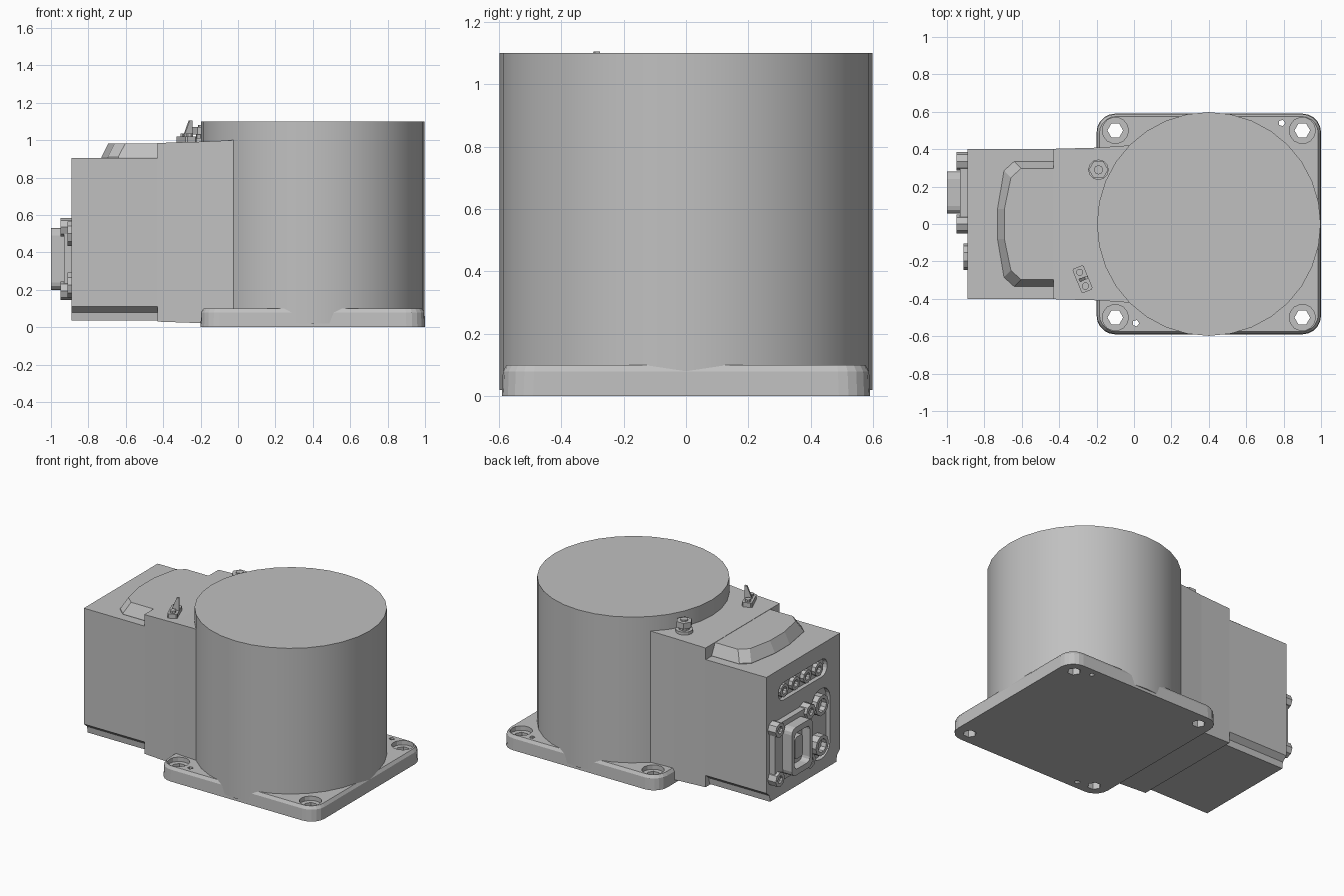
import bpy, bmesh, math
from mathutils import Matrix

if "Cube" in bpy.data.objects:
    bpy.data.objects.remove(bpy.data.objects["Cube"])

grey = bpy.data.materials.new("housing grey")
grey.use_nodes = True
COLOUR = (0.53, 0.53, 0.53, 1)
grey.diffuse_color = COLOUR
grey.node_tree.nodes["Principled BSDF"].inputs["Base Color"].default_value = COLOUR


def loft(name, rings, smooth=False):
    """Bridge rings of equal length and cap both ends."""
    bm = bmesh.new()
    loops = [[bm.verts.new(p) for p in ring] for ring in rings]
    for a, b in zip(loops, loops[1:]):
        for i in range(len(a)):
            j = (i + 1) % len(a)
            bm.faces.new((a[i], a[j], b[j], b[i]))
    bm.faces.new(loops[0])
    bm.faces.new(loops[-1])
    bmesh.ops.recalc_face_normals(bm, faces=bm.faces)
    mesh = bpy.data.meshes.new(name)
    bm.to_mesh(mesh)
    bm.free()
    mesh.materials.append(grey)
    obj = bpy.data.objects.new(name, mesh)
    bpy.context.collection.objects.link(obj)
    if smooth:
        bpy.ops.object.select_all(action='DESELECT')
        obj.select_set(True)
        bpy.context.view_layer.objects.active = obj
        bpy.ops.object.shade_smooth_by_angle(angle=math.radians(30))
    return obj


def circle(u, v, r, n):
    return [(u + r * math.cos(math.tau * i / n), v + r * math.sin(math.tau * i / n))
            for i in range(n)]


def rounded(u0, u1, v0, v1, r, n=3):
    """Rounded rectangle outline."""
    pts = []
    for k, (u, v) in enumerate([(u1 - r, v1 - r), (u0 + r, v1 - r),
                                (u0 + r, v0 + r), (u1 - r, v0 + r)]):
        for i in range(n + 1):
            a = math.pi / 2 * (k + i / n)
            pts.append((u + r * math.cos(a), v + r * math.sin(a)))
    return pts


def at_z(pts, z):
    return [(u, v, z) for u, v in pts]


def at_x(pts, x):
    return [(x, u, v) for u, v in pts]


def mirrored(half):
    """Complete a half outline about the first coordinate."""
    return half + [(-u, v) for u, v in reversed(half)]


def cut(obj, cutter):
    cutter.hide_render = True
    mod = obj.modifiers.new("cut", 'BOOLEAN')
    mod.operation = 'DIFFERENCE'
    mod.solver = 'EXACT'
    mod.object = cutter
    bpy.ops.object.select_all(action='DESELECT')
    obj.select_set(True)
    bpy.context.view_layer.objects.active = obj
    bpy.ops.object.modifier_apply(modifier=mod.name)
    bpy.data.objects.remove(cutter)


def z_drill(obj, x, y, r, z0, z1, n):
    c = circle(x, y, r, n)
    cut(obj, loft("drill", [at_z(c, z0), at_z(c, z1)]))


def socket(name, y, z, r, hole, back, face, floor, n=10):
    """Ring shaped port facing the cable end."""
    a, b = circle(y, z, r, n), circle(y, z, hole, n)
    loft(name, [at_x(a, back), at_x(a, face), at_x(b, face), at_x(b, floor)])


# Mounting plate with counterbored corner holes and two dowel holes
plate = loft("mounting_plate", [
    at_z(rounded(-0.2, 1, -0.59, 0.59, 0.1, 5), 0),
    at_z(rounded(-0.198, 0.998, -0.587, 0.587, 0.1, 5), 0.08),
    at_z(rounded(-0.185, 0.985, -0.575, 0.575, 0.09, 5), 0.1)])
for x in (-0.1, 0.9):
    for y in (-0.5, 0.5):
        z_drill(plate, x, y, 0.07, 0.07, 0.2, 14)
        z_drill(plate, x, y, 0.042, -0.1, 0.2, 6)
for x, y in ((0.01, -0.53), (0.79, 0.54)):
    z_drill(plate, x, y, 0.018, -0.1, 0.2, 5)

# Main drum with a small foot fillet
def drum_ring(r, z):
    return at_z(circle(0.4, 0, r, 32), z)
loft("drum", [drum_ring(0.598, 0.02), drum_ring(0.598, 1.1)], True)

# Neck joining the drum to the cable box
def neck_ring(x, y, z0, z1):
    return at_x(mirrored([(y, z1), (y, z0)]), x)
loft("neck", [neck_ring(-0.43, 0.402, 0.03, 0.985), neck_ring(-0.2, 0.408, 0.022, 0.992),
              neck_ring(-0.03, 0.42, 0.02, 1.0), neck_ring(0.12, 0.42, 0.02, 1.0)])

# Cable box with stepped lower edge and two recessed port panels
section = mirrored([(0.4, 0.905), (0.4, 0.11), (0.365, 0.08), (0.36, 0.037)])
box = loft("cable_box", [at_x(section, -0.89), at_x(section, -0.42)])
for panel in (rounded(-0.26, 0.27, 0.68, 0.8, 0.058, 5),
              rounded(-0.29, -0.09, 0.12, 0.6, 0.09, 5)):
    cut(box, loft("panel_cutter", [at_x(panel, -1), at_x(panel, -0.86)]))

# Raised lid with bowed, sloping edge
def lid_ring(inset, z):
    half = [(-0.42, 0.335), (-0.64, 0.335), (-0.695, 0.285), (-0.73, 0.08)]
    half = [(x + (inset if i else 0), y - (inset if i < 3 else 0))
            for i, (x, y) in enumerate(half)]
    return at_z(half + [(x, -y) for x, y in reversed(half)], z)
loft("lid", [lid_ring(0, 0.89), lid_ring(0, 0.91), lid_ring(0.037, 0.983)])

# Row of four small ports
for i in range(4):
    socket(f"small_port_{i + 1}", 0.2 - 0.125 * i, 0.74, 0.045, 0.024, -0.85, -0.888, -0.865)

# Two round ports
for label, z in (("upper", 0.5), ("lower", 0.225)):
    socket(label + "_round_port", -0.175, z, 0.07, 0.045, -0.85, -0.912, -0.875)

# Rectangular connector: flange, corner lugs and open shell
flange = rounded(-0.03, 0.365, 0.165, 0.565, 0.03)
loft("connector_flange", [at_x(flange, -0.88), at_x(flange, -0.93)])
for i, y in enumerate((0.0, 0.335)):
    for j, z in enumerate((0.195, 0.535)):
        socket(f"connector_lug_{i}{j}", y, z, 0.05, 0.025, -0.88, -0.95, -0.935, 8)
outer = rounded(0.055, 0.28, 0.2, 0.53, 0.04)
inner = rounded(0.085, 0.25, 0.24, 0.49, 0.03)
loft("connector_shell", [at_x(outer, -0.9), at_x(outer, -1), at_x(inner, -1), at_x(inner, -0.94)])
core = rounded(0.125, 0.21, 0.29, 0.44, 0.02)
loft("connector_core", [at_x(core, -0.92), at_x(core, -0.975)])

# Hexagonal breather cap on the neck
for name, r, z0, z1, n in (("cap_base", 0.055, 0.98, 1.012, 12), ("cap_stem", 0.035, 1, 1.04, 10),
                           ("cap_hexagon", 0.052, 1.03, 1.07, 6), ("cap_button", 0.025, 1.06, 1.08, 8)):
    c = circle(-0.19, 0.29, r, n)
    loft(name, [at_z(c, z0), at_z(c, z1)])

# Earth terminal: angled foot, two screws and an upright tab
turn = Matrix.Translation((-0.275, -0.295, 0.985)) @ Matrix.Rotation(math.radians(22), 4, 'Z')
foot = rounded(-0.032, 0.032, -0.07, 0.07, 0.008, 1)
parts = [loft("terminal_foot", [at_z(foot, 0), at_z(foot, 0.035)])]
for i, y in enumerate((-0.04, 0.04)):
    c = circle(0, y, 0.02, 8)
    parts.append(loft(f"terminal_screw_{i + 1}", [at_z(c, 0.02), at_z(c, 0.05)]))
tab = [(-0.02, 0.03), (0.03, 0.03), (0.03, 0.12), (0.015, 0.12)]
parts.append(loft("terminal_tab", [[(u, y, v) for u, v in tab] for y in (-0.008, 0.008)]))
for part in parts:
    part.matrix_world = turn
